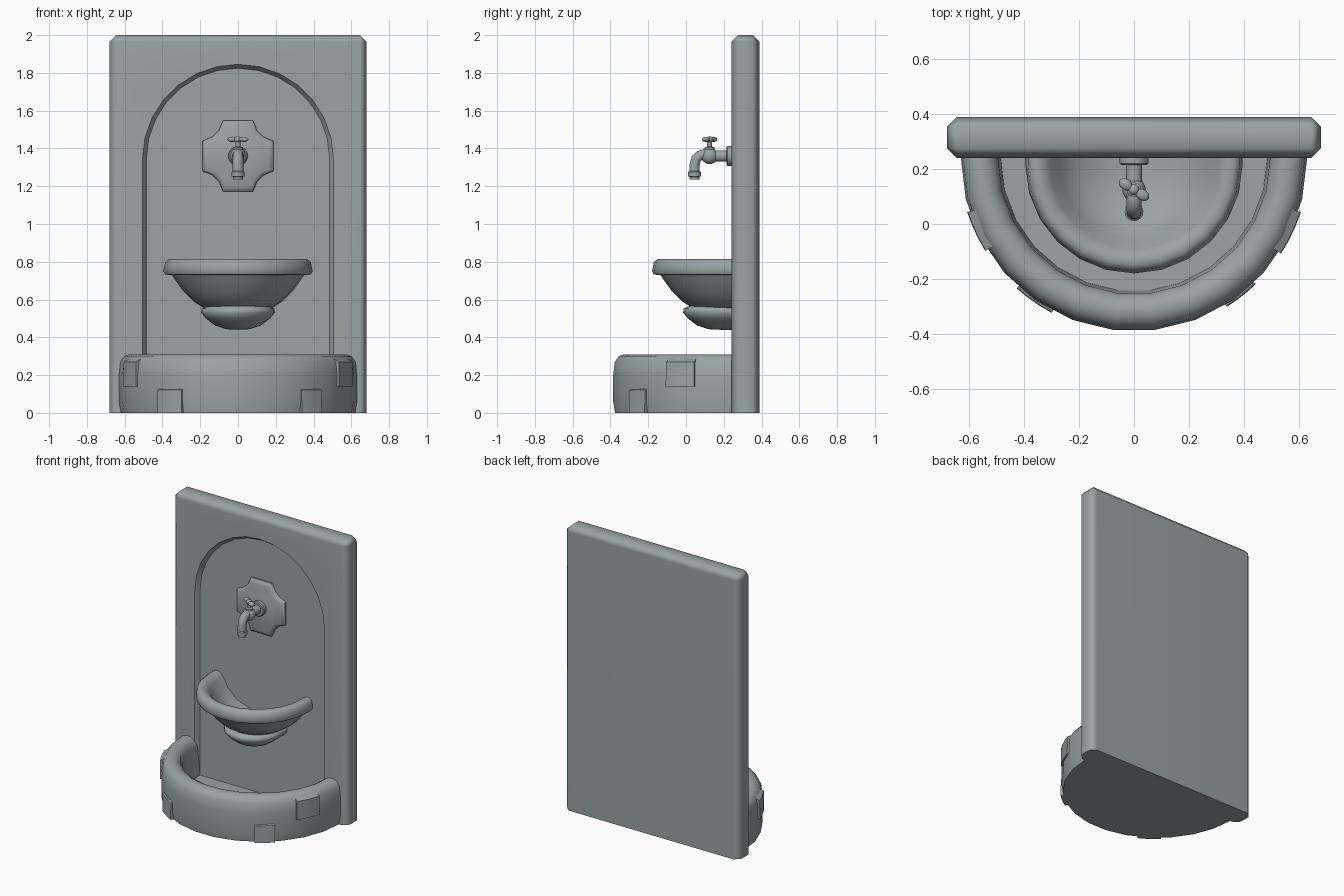
import bpy, bmesh
from math import sin, cos, pi, radians
from mathutils import Matrix, Vector

if "Cube" in bpy.data.objects:
    bpy.data.objects.remove(bpy.data.objects["Cube"])

stone = bpy.data.materials.new("grey_stone")
stone.use_nodes = True
COLOUR = (0.32, 0.37, 0.37, 1)
stone.diffuse_color = COLOUR
stone.node_tree.nodes["Principled BSDF"].inputs["Base Color"].default_value = COLOUR

BACK = 0.28    # depth at which the basins end inside the wall
FRONT = 0.24   # front plane of the wall


def finish(obj, angle=50):
    if not obj.data.materials:
        obj.data.materials.append(stone)
    bpy.ops.object.select_all(action='DESELECT')
    obj.select_set(True)
    bpy.context.view_layer.objects.active = obj
    bpy.ops.object.shade_smooth_by_angle(angle=radians(angle))
    return obj


def make(name, bm, angle=50):
    bmesh.ops.recalc_face_normals(bm, faces=bm.faces)
    mesh = bpy.data.meshes.new(name)
    bm.to_mesh(mesh)
    bm.free()
    obj = bpy.data.objects.new(name, mesh)
    bpy.context.collection.objects.link(obj)
    return finish(obj, angle)


def loft(bm, rings, closed=True):
    """Bridge successive rings of points with quads."""
    rows = [[bm.verts.new(p) for p in ring] for ring in rings]
    n = len(rows[0])
    for a, b in zip(rows, rows[1:]):
        for i in range(n if closed else n - 1):
            j = (i + 1) % n
            bm.faces.new((a[i], a[j], b[j], b[i]))
    return rows


def half_lathe(name, profile, centre, segments, angle=50):
    """Half a turned shape, carried straight back into the wall."""
    rings = []
    for i in range(-1, segments + 2):
        t = pi + pi * min(max(i, 0), segments) / segments
        ring = [(r * cos(t), centre + r * sin(t), z) for r, z in profile]
        if i in (-1, segments + 1):
            ring = [(x, BACK, z) for x, y, z in ring]
        rings.append(ring)
    bm = bmesh.new()
    loft(bm, rings, closed=False)
    bmesh.ops.remove_doubles(bm, verts=bm.verts, dist=1e-5)
    bmesh.ops.dissolve_degenerate(bm, edges=bm.edges, dist=1e-5)
    bmesh.ops.holes_fill(bm, edges=[e for e in bm.edges if e.is_boundary], sides=0)
    return make(name, bm, angle)


def prism(bm, outlines):
    """Solid through (points, y) outlines, front to back."""
    rows = loft(bm, [[(x, y, z) for x, z in pts] for pts, y in outlines])
    bm.faces.new(rows[0])
    bm.faces.new(rows[-1])


def turned(name, profile, location, axis='Z', sides=16):
    """Full turned part; profile is (radius, distance along axis)."""
    bm = bmesh.new()
    rows = loft(bm, [[(r * cos(2 * pi * i / sides), r * sin(2 * pi * i / sides), h)
                      for i in range(sides)] for r, h in profile])
    bm.faces.new(rows[0])
    bm.faces.new(rows[-1])
    if axis == 'Y':   # points towards the viewer
        bm.transform(Matrix.Rotation(pi / 2, 4, 'X'))
    bm.transform(Matrix.Translation(location))
    return make(name, bm, 40)


def ball(name, location, scale, turn=0):
    bm = bmesh.new()
    bmesh.ops.create_uvsphere(bm, u_segments=14, v_segments=10, radius=1)
    bm.transform(Matrix.LocRotScale(Vector(location), Matrix.Rotation(turn, 3, 'Z'),
                                    Vector(scale)))
    return make(name, bm, 60)


# Wall slab: chamfered everywhere except along the ground
bm = bmesh.new()
bmesh.ops.create_cube(bm, size=1)
bm.transform(Matrix.Translation((0, 0.315, 1)) @ Matrix.Diagonal((1.36, 0.15, 2, 1)))
bmesh.ops.bevel(bm, geom=[e for e in bm.edges if max(v.co.z for v in e.verts) > 1],
                offset=0.036, segments=1, affect='EDGES')
wall = make("wall_slab", bm)


# Arched niche cut into the wall with sloping sides
def arch(r):
    return ([(-r, -0.1), (r, -0.1)] +
            [(r * cos(pi * i / 14), 1.345 + (r - 0.005) * sin(pi * i / 14))
             for i in range(15)])


bm = bmesh.new()
prism(bm, [(arch(0.526), FRONT - 0.03), (arch(0.485), FRONT + 0.03)])
cutter = make("niche_cutter", bm)
cutter.hide_render = True
cutter.hide_viewport = True
cut = wall.modifiers.new("niche", 'BOOLEAN')
cut.object = cutter
cut.solver = 'EXACT'
wall.modifiers.new("flat_shading", 'WEIGHTED_NORMAL').keep_sharp = True

# Lower basin with rounded rim and sunken floor
half_lathe("lower_basin",
           [(0, 0), (0.62, 0), (0.63, 0.06), (0.63, 0.2), (0.622, 0.27), (0.6, 0.3),
            (0.57, 0.31), (0.54, 0.308), (0.51, 0.29), (0.495, 0.25), (0.485, 0.04),
            (0, 0.04)], FRONT, 13)

# Slightly raised stones on the outside of the basin
for k, (a0, a1, z0, z1) in enumerate([(-33, -18, 0.14, 0.29), (-58, -46, 0, 0.14),
                                      (-132, -118, 0, 0.14), (-162, -148, 0.14, 0.29)]):
    bm = bmesh.new()
    angles = [radians(a0 + (a1 - a0) * i / 3) for i in range(4)]
    rings = [[(r * cos(t), FRONT + r * sin(t), z)
              for r, z in ((0.6, z0), (0.638, z0), (0.636, z1 - 0.02), (0.6, z1))]
             for t in angles]
    rows = loft(bm, rings)
    bm.faces.new(rows[0])
    bm.faces.new(rows[-1])
    make(f"basin_stone_{k + 1}", bm)

# Upper bowl and its rounded foot
half_lathe("upper_bowl",
           [(0, 0.55), (0.18, 0.555), (0.235, 0.59), (0.29, 0.645), (0.33, 0.7),
            (0.35, 0.73), (0.385, 0.732), (0.395, 0.75), (0.385, 0.8), (0.365, 0.815),
            (0.335, 0.812), (0.305, 0.785), (0.27, 0.72), (0.2, 0.65), (0.1, 0.615),
            (0, 0.605)], 0.215, 12)
half_lathe("bowl_foot",
           [(0, 0.44), (0.06, 0.443), (0.12, 0.462), (0.17, 0.5), (0.195, 0.53),
            (0.192, 0.552), (0.16, 0.567), (0, 0.57)], 0.18, 12, 60)

# Tap plate: square with scooped corners and a bevelled face
quarter = [(0.08, 0.187), (0.1, 0.138), (0.138, 0.1), (0.187, 0.08)]
outline = []
for sx, sz in ((1, 1), (1, -1), (-1, -1), (-1, 1)):
    pts = [(sx * x, sz * z) for x, z in quarter]
    outline += pts if sx * sz > 0 else pts[::-1]


def plate(s):
    return [(x * s, 1.36 + z * s) for x, z in outline]


bm = bmesh.new()
prism(bm, [(plate(0.87), 0.242), (plate(0.95), 0.248), (plate(1), 0.258), (plate(1), BACK)])
make("tap_plate", bm, 40)

# Tap: flange, pipe, body, stem and nozzle
turned("tap_flange", [(0.052, 0), (0.052, 0.03), (0.046, 0.036)], (0, 0.25, 1.36), 'Y')
turned("tap_pipe", [(0.03, 0), (0.03, 0.11)], (0, FRONT, 1.36), 'Y')
ball("tap_body", (0, 0.125, 1.36), (0.042, 0.045, 0.043))
turned("tap_stem", [(0.026, 0), (0.026, 0.015), (0.013, 0.02), (0.013, 0.06)],
       (0, 0.125, 1.39))
turned("tap_nozzle", [(0.026, 0), (0.026, 0.015), (0.034, 0.016), (0.034, 0.04),
                      (0.028, 0.045)], (0, 0.045, 1.235))

# Curved spout
curve = bpy.data.curves.new("tap_spout", 'CURVE')
curve.dimensions = '3D'
curve.bevel_depth = 0.028
curve.bevel_resolution = 3
curve.use_fill_caps = True
path = [(0.125, 1.362), (0.095, 1.37), (0.072, 1.363), (0.054, 1.345), (0.046, 1.315),
        (0.045, 1.255)]
line = curve.splines.new('POLY')
line.points.add(len(path) - 1)
for p, (y, z) in zip(line.points, path):
    p.co = (0, y, z, 1)
spout = bpy.data.objects.new("tap_spout", curve)
bpy.context.collection.objects.link(spout)
bpy.ops.object.select_all(action='DESELECT')
spout.select_set(True)
bpy.context.view_layer.objects.active = spout
bpy.ops.object.convert(target='MESH')
finish(bpy.context.view_layer.objects.active)

# Two-lobed turning handle, set askew
turn = radians(-32)
ball("handle_hub", (0, 0.125, 1.447), (0.02, 0.02, 0.017))
for side, label in ((1, "left"), (-1, "right")):
    x, y = side * 0.036 * cos(turn), 0.125 + side * 0.036 * sin(turn)
    ball(f"handle_lobe_{label}", (x, y, 1.448), (0.027, 0.02, 0.014), turn)
